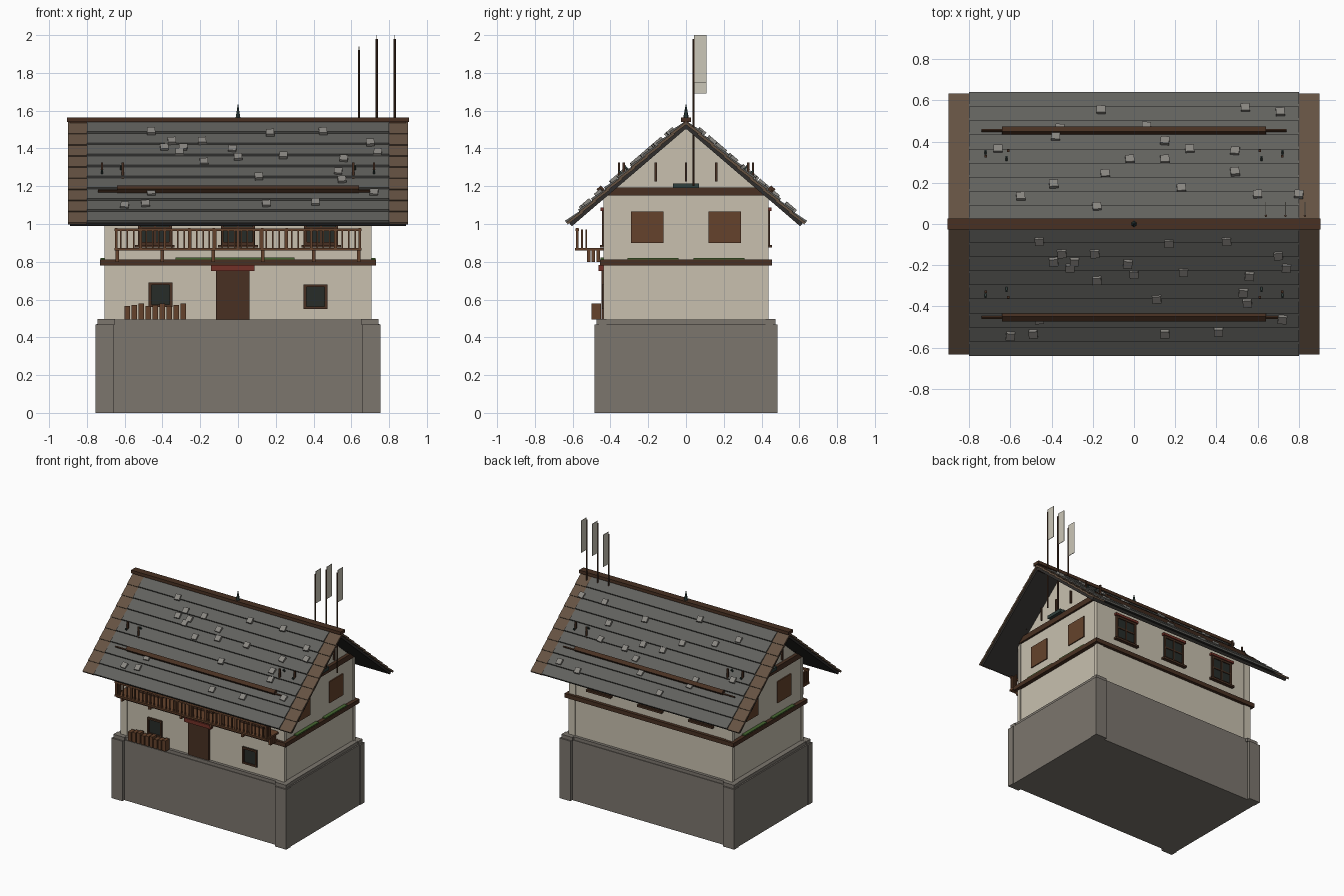
import bpy, bmesh, math
from mathutils import Matrix, Vector

if "Cube" in bpy.data.objects:
    bpy.data.objects.remove(bpy.data.objects["Cube"])

def mat(name, r, g, b):
    m = bpy.data.materials.new(name)
    m.diffuse_color = (r, g, b, 1)
    m.use_nodes = True
    m.node_tree.nodes["Principled BSDF"].inputs["Base Color"].default_value = m.diffuse_color
    return m

STONE = mat("stone", .20, .18, .155)
PLASTER = mat("plaster", .58, .53, .43)
DARK = mat("dark_wood", .065, .03, .016)
WOOD = mat("brown_wood", .13, .055, .025)
BARGE = mat("weathered_wood", .13, .085, .055)
SLATE = mat("slate", .12, .12, .11)
UNDER = mat("roof_underside", .03, .027, .025)
ROCK = mat("roof_rock", .25, .24, .22)
GLASS = mat("dark_glass", .02, .025, .022)
RED = mat("red_paint", .17, .03, .02)
GREEN = mat("leaves", .06, .13, .03)
CLOTH = mat("cloth", .6, .57, .48)
IRON = mat("iron", .03, .05, .045)

def finish(name, bm, m):
    me = bpy.data.meshes.new(name)
    bm.to_mesh(me)
    bm.free()
    ob = bpy.data.objects.new(name, me)
    me.materials.append(m)
    bpy.context.collection.objects.link(ob)
    return ob

def put(bm, c, s, rx=0, rz=0):
    M = (Matrix.Translation(c) @ Matrix.Rotation(rx, 4, 'X') @ Matrix.Rotation(rz, 4, 'Z')
         @ Matrix.Diagonal((*s, 1)))
    bmesh.ops.create_cube(bm, size=1, matrix=M)

def boxes(name, m, items):
    """Each item is x0, x1, y0, y1, z0, z1."""
    bm = bmesh.new()
    for x0, x1, y0, y1, z0, z1 in items:
        put(bm, ((x0+x1)/2, (y0+y1)/2, (z0+z1)/2), (x1-x0, y1-y0, z1-z0))
    return finish(name, bm, m)

def block(x, y, z0, z1):
    return (-x, x, -y, y, z0, z1)

def corners(x0, x1, y0, y1, z0, z1):
    out = []
    for sx in (-1, 1):
        for sy in (-1, 1):
            xs, ys = sorted((sx*x0, sx*x1)), sorted((sy*y0, sy*y1))
            out.append((*xs, *ys, z0, z1))
    return out

# Stone foundation with corner piers and ledge
boxes("foundation", STONE, [block(.75, .46, 0, .47)])
boxes("foundation_piers", STONE, corners(.66, .755, .43, .484, 0, .468))
boxes("foundation_ledge", STONE, [block(.74, .455, .47, .495)] + corners(.65, .745, .42, .473, .468, .496))

# Plaster storeys
boxes("lower_walls", PLASTER, [block(.70, .432, .495, .78)])
boxes("upper_walls", PLASTER, [block(.70, .43, .81, 1.155)])
boxes("wall_corners", PLASTER, corners(.65, .707, .41, .438, .495, .78) + corners(.65, .707, .41, .436, .81, 1.155))
boxes("floor_band", DARK, [block(.73, .455, .78, .812)])
boxes("top_band", DARK, [block(.715, .42, 1.15, 1.192)])

# Gable triangles as one prism under the roof
bm = bmesh.new()
ends = [[bm.verts.new((x, y, z)) for y, z in ((-.395, 1.19), (.395, 1.19), (0, 1.51))] for x in (-.69, .69)]
bm.faces.new(ends[0][::-1])
bm.faces.new(ends[1])
for i in range(3):
    j = (i+1) % 3
    bm.faces.new((ends[0][i], ends[0][j], ends[1][j], ends[1][i]))
finish("gable_walls", bm, PLASTER)

# Gable posts
boxes("gable_posts", DARK, [(sx*x-.006, sx*x+.006, y-.006, y+.006, 1.225, 1.325)
      for sx in (-1, 1) for x, ys in ((.72, (-.33, -.16, 0, .16, .33)), (.61, (-.355, .355))) for y in ys])
boxes("gable_shelf", IRON, [(sx*.71-.03, sx*.71+.03, -.068, .068, 1.19, 1.215) for sx in (-1, 1)])

# Roof: slope helper
A = math.atan2(.53, .62)
def slope(x, d, s, off=0):
    return Vector((x, s*(d + off*math.sin(A)), 1.535 - d*math.tan(A) + off*math.cos(A)))

def sloped(name, m, items):
    """Each item is x, distance from ridge, side, offset, size, twist."""
    bm = bmesh.new()
    for x, d, s, off, size, rz in items:
        put(bm, slope(x, d, s, off), size, -s*A, rz)
    return finish(name, bm, m)

L = .62/math.cos(A)
sloped("roof_panels", UNDER, [(0, .309, s, -.012, (1.78, L, .022), 0) for s in (-1, 1)])
# Overlapping rows of slates and edge boards
N = 9
STEP = .62/N
def rows(name, m, xs, w, off, tilt):
    bm = bmesh.new()
    for s in (-1, 1):
        for i in range(N):
            for x in xs:
                put(bm, slope(x, STEP*(i+.52), s, off), (w, STEP/math.cos(A)+.014, .014), -s*(A-tilt))
    finish(name, bm, m)
rows("roof_slates", SLATE, (0,), 1.6, .009, .13)
rows("barge_boards", BARGE, (-.85, .85), .1, .002, .06)

# Ridge beam with finial
boxes("ridge_beam", DARK, [block(.905, .027, 1.54, 1.564), block(.89, .012, 1.50, 1.545)])
bm = bmesh.new()
bmesh.ops.create_cone(bm, cap_ends=True, segments=6, radius1=.017, radius2=0, depth=.09,
                      matrix=Matrix.Translation((0, 0, 1.595)))
finish("finial", bm, IRON)

# Holding logs and stones on the roof
sloped("roof_logs", DARK, [(0, .435, s, .026, (1.28, .03, .03), 0) for s in (-1, 1)]
       + [(sx*.69, .44, s, .02, (.1, .008, .014), 0) for s in (-1, 1) for sx in (-1, 1)])
sloped("roof_pegs", IRON, [(sx*x, d, s, .02, (.01, .01, .04), 0)
       for s in (-1, 1) for sx in (-1, 1) for x, d in ((.72, .33), (.62, .3))])
BACK = ((-.66, .35), (-.36, .45), (-.38, .41), (-.16, .54), (.06, .46), (.54, .55), (.71, .53), (.15, .39),
        (.27, .35), (-.02, .3), (.15, .3), (.49, .34), (.49, .24), (-.39, .18), (-.55, .12), (-.14, .23),
        (.23, .16), (.6, .13), (.8, .13), (-.18, .07))
FRONT = ((-.46, .07), (-.39, .17), (-.35, .13), (-.31, .2), (-.29, .17), (-.19, .13), (-.18, .26), (-.03, .18),
         (0, .23), (.17, .08), (.24, .22), (.45, .07), (.56, .24), (.53, .32), (.55, .37), (.11, .35), (.7, .14),
         (.74, .2), (-.46, .45), (.15, .52), (.41, .51), (-.6, .53), (-.49, .52), (.72, .45))
sloped("roof_stones", ROCK, [(x, d, s, .022, (.043, .043, .018), .1*math.sin(x*40+d*30))
       for s, pts in ((1, BACK), (-1, FRONT)) for x, d in pts])

# Flags on poles
POLES = ((.64, 1.92), (.735, 1.98), (.83, 1.98))
bm = bmesh.new()
for x, top in POLES:
    bmesh.ops.create_cone(bm, cap_ends=True, segments=8, radius1=.006, radius2=.006, depth=top-1.2,
                          matrix=Matrix.Translation((x, .04, (top+1.2)/2)))
finish("flag_poles", bm, DARK)
boxes("flags", CLOTH, [(x-.002, x+.002, .042, .108, t-.23, t+.02) for x, t in POLES])

# Windows with frame, crossbars, sill and lintel, facing +-y
frame, pane, lintel = [], [], []
def window(x, s, wall, z0, z1, w, big=True):
    def add(lst, x0, x1, d0, d1, a, b):
        lst.append((x0, x1, *sorted((s*(wall+d0), s*(wall+d1))), a, b))
    h, t = w/2, .014
    add(pane, x-h, x+h, -.01, .006, z0, z1)
    for a in (-h, h-t):
        add(frame, x+a, x+a+t, -.01, .014, z0, z1)
    for z in (z0, z1-t):
        add(frame, x-h, x+h, -.01, .014, z, z+t)
    if big:
        add(frame, x-.005, x+.005, 0, .012, z0, z1)
        add(frame, x-h, x+h, 0, .012, (z0+z1)/2-.005, (z0+z1)/2+.005)
        add(frame, x-h-.015, x+h+.015, 0, .026, z0-.015, z0)
        add(lintel, x-h-.012, x+h+.012, 0, .022, z1, z1+.018)
for s in (-1, 1):
    for x in (-.44, 0, .44):
        window(x, s, .43, .89, 1.07, .18)
for x, z in ((-.41, .56), (.41, .55)):
    window(x, -1, .432, z, z+.13, .125, False)
boxes("window_frames", DARK, frame)
boxes("window_panes", GLASS, pane)

# Door and red lintels
boxes("door", DARK, [(-.117, .06, -.447, -.42, .495, .755)])
boxes("red_lintels", RED, lintel + [(-.143, .088, -.464, -.42, .752, .782)])

# Side shutters on both gable ends
boxes("side_shutters", WOOD, [(*sorted((sx*.69, sx*.708)), y-.085, y+.085, .9, 1.067)
      for sx in (-1, 1) for y in (-.205, .205)])

# Balcony with brackets, posts, balusters and rails
boxes("balcony_floor", WOOD, [(-.655, .655, -.588, -.43, .86, .874)])
boxes("balcony_brackets", WOOD, [(x-.009, x+.009, y-.009, y+.009, .8, .862)
      for x in (-.64, -.4, -.13, .13, .4, .64) for y in (-.515, -.49, -.465)])
boxes("balcony_posts", WOOD, [(x-.007, x+.007, -.583, -.569, .87, .98) for x in [-.645+i*.129 for i in range(11)]])
boxes("balcony_balusters", WOOD, [(x-.004, x+.004, -.58, -.572, .87, .97) for x in [-.62+i*.0335 for i in range(38)]]
      + [(sx*.645-.005, sx*.645+.005, y-.005, y+.005, .87, .97) for sx in (-1, 1) for y in (-.55, -.528)])
boxes("balcony_rails", WOOD, [(-.655, .655, -.585, -.567, .963, .977)])

# Firewood beside the door
boxes("firewood", WOOD, [(-.6+i*.037, -.572+i*.037, -.5, -.45, .495, .572+.006*(i % 3-1)) for i in range(9)])

# Green growth lying on the floor band
boxes("moss", GREEN, [(-.33, .3, -.452, -.425, .81, .822)]
      + [(*sorted((sx*.695, sx*.728)), *sorted((s*.04, s*.31)), .81, .82) for sx in (-1, 1) for s in (-1, 1)])
